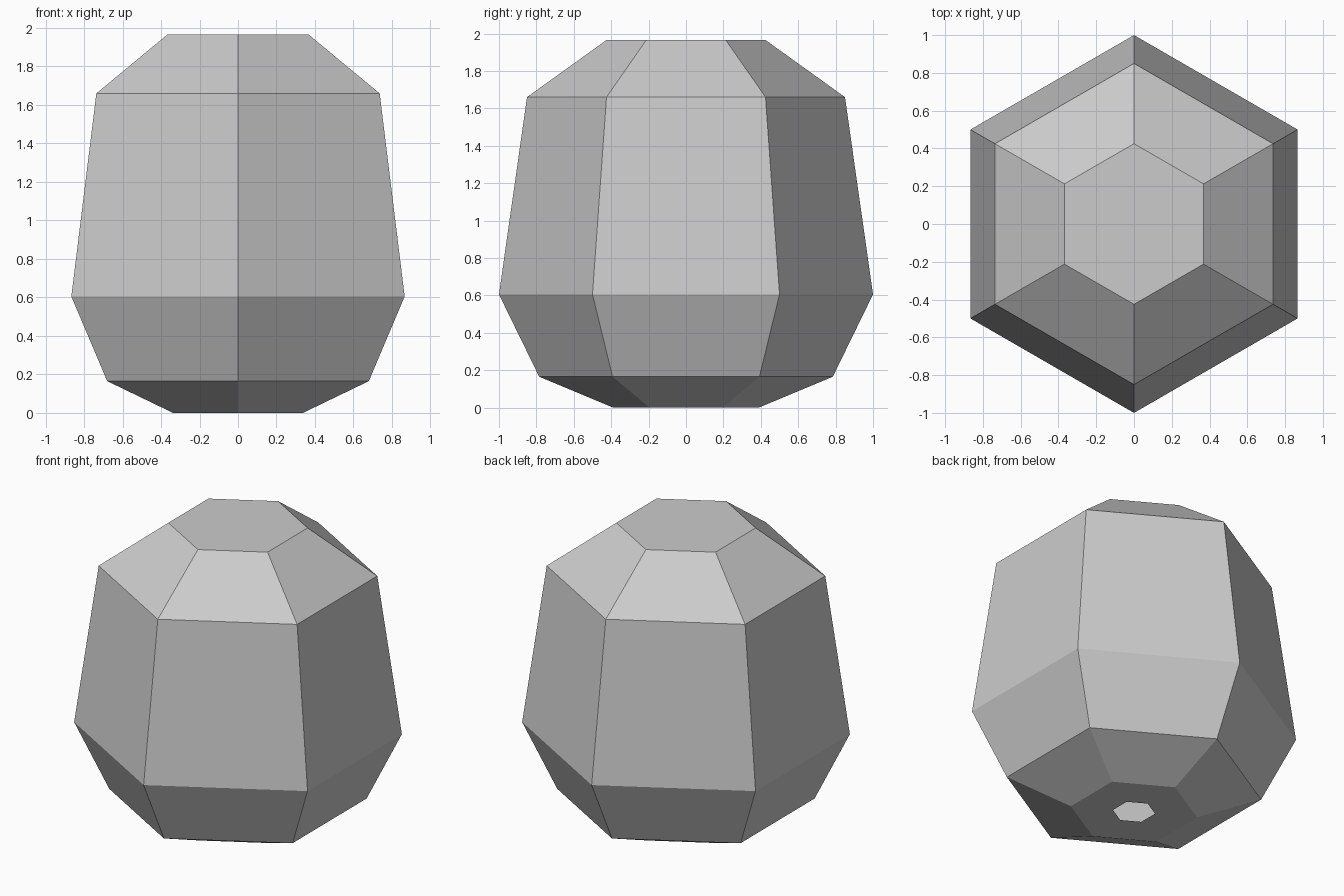
import bpy, bmesh, math

if "Cube" in bpy.data.objects:
    bpy.data.objects.remove(bpy.data.objects["Cube"])

# one flat grey
grey = bpy.data.materials.new("grey")
grey.diffuse_color = (0.6, 0.6, 0.6, 1)
grey.use_nodes = True
grey.node_tree.nodes["Principled BSDF"].inputs["Base Color"].default_value = grey.diffuse_color

# (radius, height) rings, from the small opening underneath to the flat top
PROFILE = [(0.13, 0.0), (0.39, 0.0), (0.785, 0.165), (1.0, 0.605),
           (0.85, 1.66), (0.425, 1.965)]
SIDES = 6

bm = bmesh.new()
rings = []
for r, z in PROFILE:
    angles = [math.pi / 2 + math.tau * i / SIDES for i in range(SIDES)]
    rings.append([bm.verts.new((r * math.cos(a), r * math.sin(a), z)) for a in angles])

# side panels between neighbouring rings
for low, high in zip(rings, rings[1:]):
    for i in range(SIDES):
        j = (i + 1) % SIDES
        bm.faces.new((low[i], low[j], high[j], high[i]))

# flat top
bm.faces.new(rings[-1])

mesh = bpy.data.meshes.new("faceted_barrel")
bm.to_mesh(mesh)
bm.free()
mesh.materials.append(grey)
barrel = bpy.data.objects.new("faceted_barrel", mesh)
bpy.context.collection.objects.link(barrel)
